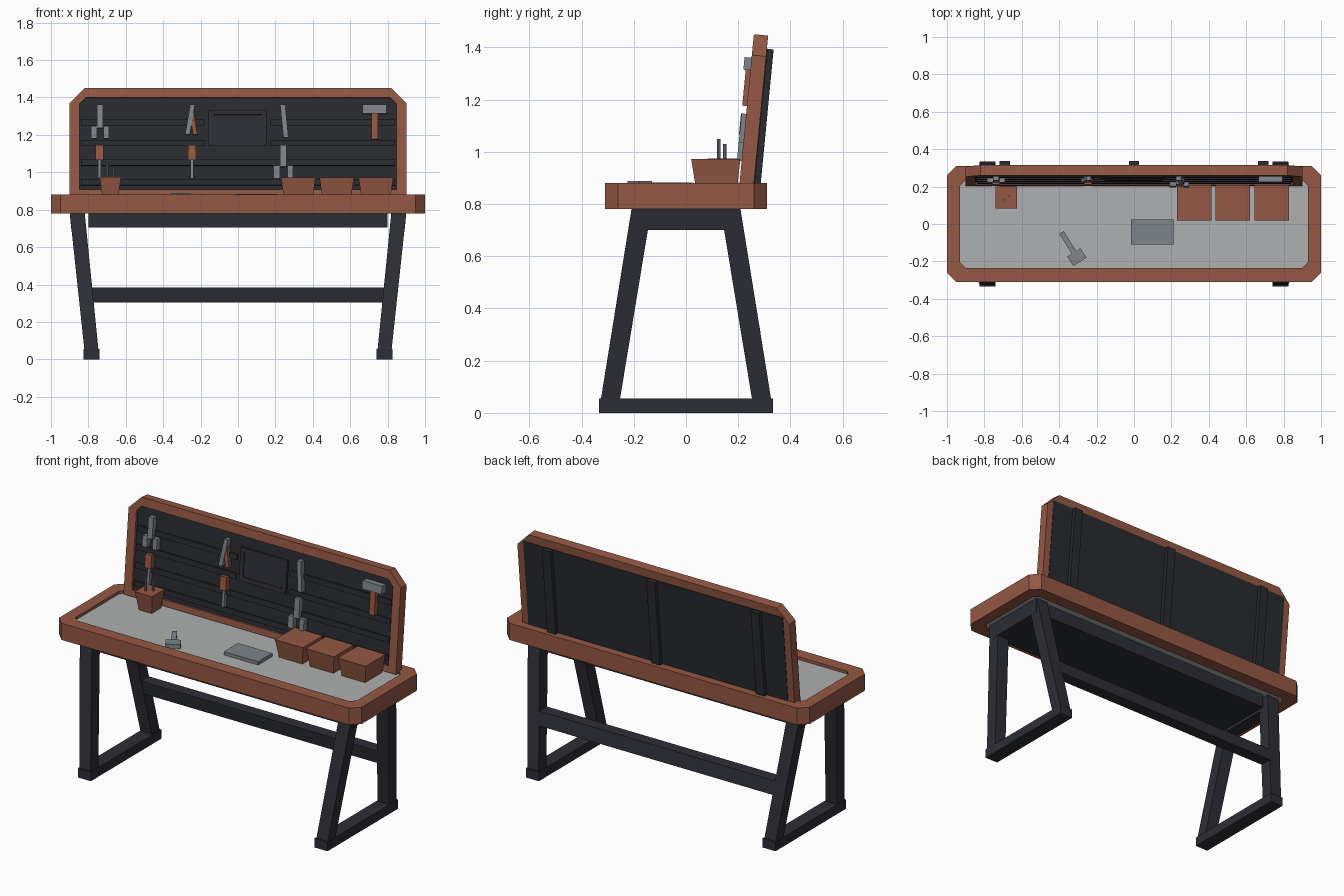
import bpy, bmesh, math
from mathutils import Matrix, Vector

if "Cube" in bpy.data.objects:
    bpy.data.objects.remove(bpy.data.objects["Cube"])


def material(name, rgb):
    m = bpy.data.materials.new(name)
    m.diffuse_color = (*rgb, 1)
    m.use_nodes = True
    m.node_tree.nodes["Principled BSDF"].inputs["Base Color"].default_value = m.diffuse_color
    return m


WOOD = material("brown_wood", (0.30, 0.098, 0.058))
METAL = material("dark_metal", (0.027, 0.028, 0.037))
BOARD = material("board_black", (0.022, 0.024, 0.030))
TOP = material("worktop_grey", (0.42, 0.435, 0.44))
STEEL = material("tool_steel", (0.21, 0.235, 0.26))

# Tilted frame of the tool board: x across, y depth, z up the board
TILT = Matrix.Translation((0, 0.205, 0.88)) @ Matrix.Rotation(math.radians(-5.5), 4, 'X')


def finish(name, bm, mat, matrix=None):
    bmesh.ops.recalc_face_normals(bm, faces=bm.faces[:])
    me = bpy.data.meshes.new(name)
    bm.to_mesh(me)
    bm.free()
    me.materials.append(mat)
    ob = bpy.data.objects.new(name, me)
    if matrix:
        ob.matrix_world = matrix
    bpy.context.collection.objects.link(ob)
    return ob


def loft(name, loops, mat, closed=False, matrix=None):
    """Skin equal-length loops; cap the ends, or join last to first."""
    bm = bmesh.new()
    rows = [[bm.verts.new(p) for p in lp] for lp in loops]
    pairs = list(zip(rows, rows[1:])) + ([(rows[-1], rows[0])] if closed else [])
    n = len(rows[0])
    for a, b in pairs:
        for i in range(n):
            bm.faces.new((a[i], a[(i + 1) % n], b[(i + 1) % n], b[i]))
    if not closed:
        bm.faces.new(rows[0])
        bm.faces.new(rows[-1])
    return finish(name, bm, mat, matrix)


def rect(x0, x1, y0, y1, z):
    return [(x0, y0, z), (x1, y0, z), (x1, y1, z), (x0, y1, z)]


def box(name, x, y, z, mat, matrix=None):
    return loft(name, [rect(*x, *y, z[0]), rect(*x, *y, z[1])], mat, matrix=matrix)


def octagon(w, d, c, z):
    return [(-w + c, -d, z), (w - c, -d, z), (w, -d + c, z), (w, d - c, z),
            (w - c, d, z), (-w + c, d, z), (-w, d - c, z), (-w, -d + c, z)]


def arch(w, z0, z1, c, y):
    return [(-w, y, z0), (w, y, z0), (w, y, z1 - c), (w - c, y, z1),
            (-w + c, y, z1), (-w, y, z1 - c)]


# Worktop: chamfered rim with an inset surface, and a tray below
loft("worktop_rim", [octagon(1, 0.31, 0.05, 0.78), octagon(1, 0.31, 0.05, 0.88),
                     octagon(0.93, 0.235, 0.03, 0.88), octagon(0.93, 0.235, 0.03, 0.78)],
     WOOD, closed=True)
loft("worktop_surface", [octagon(0.932, 0.237, 0.03, 0.785),
                         octagon(0.932, 0.237, 0.03, 0.863)], TOP)
box("under_tray", (-0.80, 0.80), (-0.19, 0.19), (0.705, 0.786), METAL)

# Splayed end frames
for s, side in ((1, "right"), (-1, "left")):
    def xs(a, b):
        return (a, b) if s > 0 else (-b, -a)
    box(side + "_foot", xs(0.74, 0.825), (-0.333, 0.333), (0, 0.055), METAL)
    loft(side + "_top_brace", [rect(*xs(0.814, 0.892), -0.195, 0.195, 0.70),
                               rect(*xs(0.82, 0.90), -0.205, 0.205, 0.785)], METAL)
    for f, end in ((-1, "front"), (1, "back")):
        loft(f"{side}_{end}_leg",
             [rect(*xs(0.745, 0.82), *sorted((f * 0.255, f * 0.328)), 0.04),
              rect(*xs(0.82, 0.90), *sorted((f * 0.132, f * 0.208)), 0.785)], METAL)

# Rear stretcher follows the leg slope
loft("stretcher", [rect(-0.785, 0.785, 0.213, 0.286, 0.305),
                   rect(-0.785, 0.785, 0.200, 0.272, 0.385)], METAL)

# Tool board: frame, panel, slats and rear battens
loft("board_frame", [arch(0.90, -0.01, 0.573, 0.08, 0), arch(0.90, -0.01, 0.573, 0.08, 0.055),
                     arch(0.848, 0.027, 0.522, 0.035, 0.055),
                     arch(0.848, 0.027, 0.522, 0.035, 0)], WOOD, closed=True, matrix=TILT)
box("board_panel", (-0.858, 0.858), (0.014, 0.058), (0.005, 0.524), BOARD, TILT)
for x in (-0.69, 0, 0.69):
    box("rear_batten", (x - 0.028, x + 0.028), (0.05, 0.081), (0.0, 0.522), BOARD, TILT)
for z in (0.052, 0.157):
    box("slat", (-0.84, 0.84), (0.005, 0.016), (z, z + 0.032), BOARD, TILT)
for z in (0.263, 0.372):
    for x in ((-0.84, -0.18), (0.175, 0.84)):
        box("slat", x, (0.005, 0.016), (z, z + 0.032), BOARD, TILT)

# Wall screen with raised border
def square(i, y):
    return [(-0.157 + i, y, 0.262 + i), (0.153 + i * -1, y, 0.262 + i),
            (0.153 - i, y, 0.456 - i), (-0.157 + i, y, 0.456 - i)]
loft("screen_border", [square(0, 0.016), square(0, 0.0), square(0.026, 0.0),
                       square(0.026, 0.016)], METAL, closed=True, matrix=TILT)
loft("screen", [square(0.025, 0.016), square(0.025, 0.006)], METAL, matrix=TILT)


# Hanging tools
def hung(name, x0, x1, z0, z1, mat, y=-0.018, lean=0.0):
    """Flat bar on the board; lean shifts its upper end sideways."""
    z0, z1 = (z0 - 0.88) / 0.995, (z1 - 0.88) / 0.995
    loft(name, [rect(x0, x1, y, 0.016, z0), rect(x0 + lean, x1 + lean, y, 0.016, z1)],
         mat, matrix=TILT)


hung("wrench_shaft", -0.755, -0.723, 1.235, 1.36, STEEL)
hung("wrench_jaw", -0.787, -0.755, 1.18, 1.245, STEEL)
hung("wrench_jaw", -0.718, -0.69, 1.18, 1.245, STEEL)
hung("small_wrench_shaft", 0.225, 0.26, 1.03, 1.145, STEEL)
hung("small_wrench_jaw", 0.19, 0.225, 0.965, 1.035, STEEL)
hung("small_wrench_jaw", 0.265, 0.295, 0.965, 1.035, STEEL)
for x in (-0.74, -0.245):
    hung("screwdriver_handle", x - 0.021, x + 0.021, 1.065, 1.145, WOOD, -0.02)
    hung("screwdriver_shank", x - 0.008, x + 0.008, 0.967, 1.066, STEEL, -0.008)
hung("plier_arm", -0.283, -0.258, 1.20, 1.36, STEEL, -0.018, 0.028)
hung("plier_grip", -0.24, -0.217, 1.20, 1.32, WOOD, -0.014, -0.02)
hung("file_bar", 0.243, 0.27, 1.185, 1.36, STEEL, -0.018, -0.018)
hung("hammer_head", 0.665, 0.795, 1.312, 1.36, STEEL, -0.027)
hung("hammer_handle", 0.715, 0.749, 1.175, 1.314, WOOD, -0.018)

# Storage bins and pen cup, tapered to the base
for x0, x1, y0, y1, z, name in ((0.23, 0.415, 0.02, 0.208, 0.972, "bin"),
                                (0.435, 0.62, 0.02, 0.208, 0.972, "bin"),
                                (0.645, 0.83, 0.02, 0.208, 0.972, "bin"),
                                (-0.74, -0.625, 0.082, 0.2, 0.975, "pen_cup")):
    loft(name, [rect(x0 + 0.016, x1 - 0.016, y0 + 0.018, y1 - 0.012, 0.86),
                rect(x0, x1, y0, y1, z)], WOOD)
for x, y, z in ((-0.698, 0.125, 1.05), (-0.665, 0.149, 1.03)):
    bm = bmesh.new()
    bmesh.ops.create_cone(bm, cap_ends=True, segments=8, radius1=0.007, radius2=0.007,
                          depth=z - 0.95, matrix=Matrix.Translation((x, y, (z + 0.95) / 2)))
    finish("pen", bm, STEEL)

# Tablet and loose mallet lying on the worktop
box("tablet", (-0.017, 0.21), (-0.11, 0.024), (0.86, 0.883), STEEL)
LAY = Matrix.Translation((-0.305, -0.177, 0)) @ Matrix.Rotation(math.radians(32), 4, 'Z')
box("mallet_head", (-0.042, 0.042), (-0.03, 0.03), (0.86, 0.889), STEEL, LAY)
box("mallet_handle", (-0.014, 0.014), (0.02, 0.155), (0.86, 0.882), STEEL, LAY)
